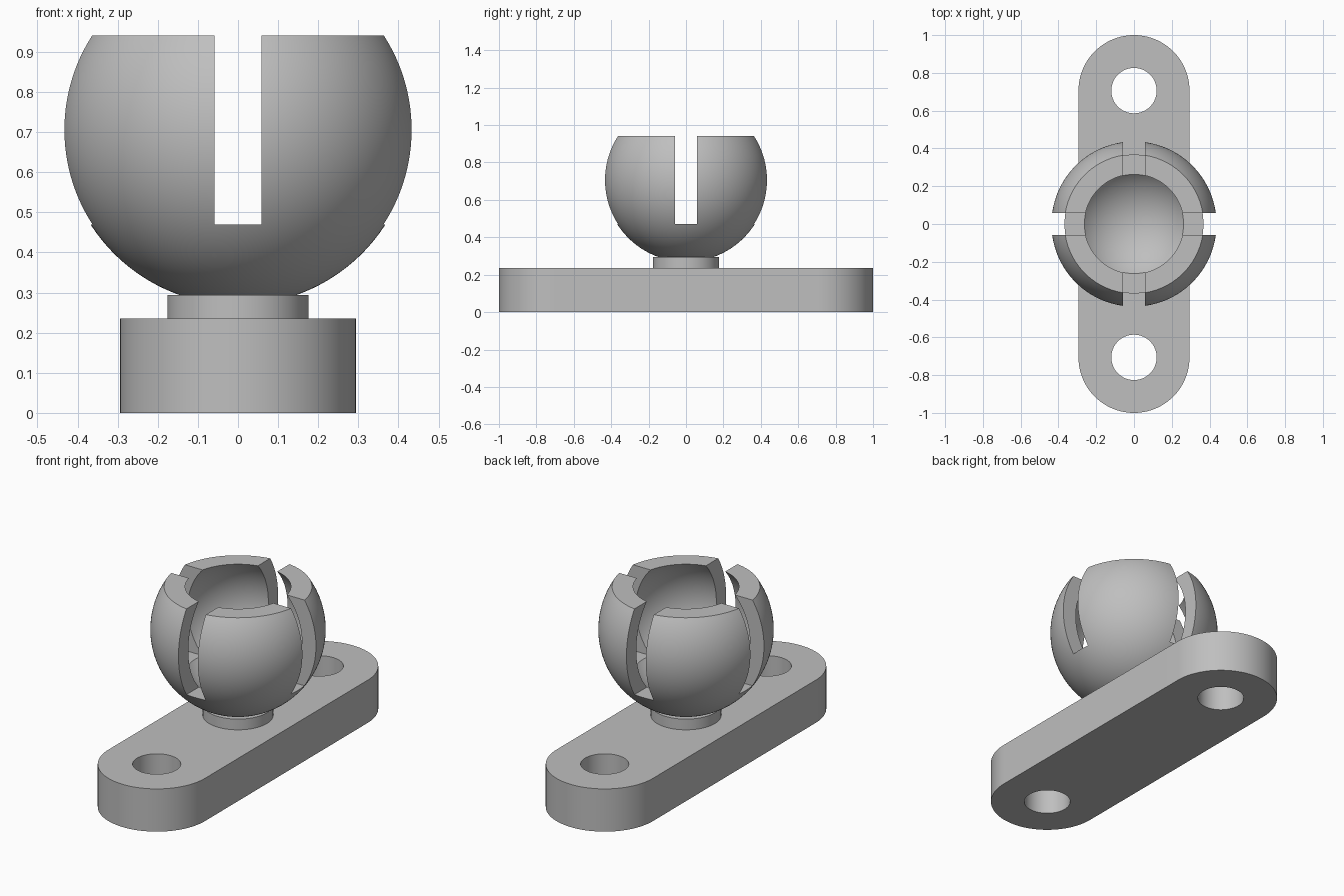
import bpy, bmesh
from math import sin, cos, asin, pi
from mathutils import Matrix

cube = bpy.data.objects.get("Cube")
if cube:
    bpy.data.objects.remove(cube, do_unlink=True)

grey = bpy.data.materials.new("light grey")
grey.use_nodes = True
GREY = (0.52, 0.52, 0.52, 1)
grey.diffuse_color = GREY
grey.node_tree.nodes["Principled BSDF"].inputs["Base Color"].default_value = GREY

CENTRE, OUTER, INNER = 0.706, 0.437, 0.353   # ball height and radii
RIM = 0.941                                  # flat top of the socket
SLOT, SLOT_FLOOR = 0.118, 0.47
BASE_TOP, BASE_R, HOLE_R, HOLE_Y = 0.235, 0.294, 0.12, 0.706


def make(name, bm):
    bmesh.ops.recalc_face_normals(bm, faces=bm.faces)
    mesh = bpy.data.meshes.new(name)
    bm.to_mesh(mesh)
    bm.free()
    mesh.materials.append(grey)
    obj = bpy.data.objects.new(name, mesh)
    bpy.context.collection.objects.link(obj)
    return obj


def activate(obj):
    bpy.ops.object.select_all(action='DESELECT')
    obj.select_set(True)
    bpy.context.view_layer.objects.active = obj


def cylinder(name, radius, z0, z1, y=0):
    bm = bmesh.new()
    bmesh.ops.create_cone(bm, cap_ends=True, segments=96, radius1=radius, radius2=radius,
                          depth=z1 - z0, matrix=Matrix.Translation((0, y, (z0 + z1) / 2)))
    return make(name, bm)


def box(name, sx, sy, z0, z1):
    bm = bmesh.new()
    bmesh.ops.create_cube(bm, size=1, matrix=Matrix.Translation((0, 0, (z0 + z1) / 2))
                          @ Matrix.Diagonal((sx, sy, z1 - z0, 1)))
    return make(name, bm)


def cut(obj, cutter):
    activate(obj)
    mod = obj.modifiers.new("cut", 'BOOLEAN')
    mod.operation, mod.solver, mod.object = 'DIFFERENCE', 'EXACT', cutter
    bpy.ops.object.modifier_apply(modifier=mod.name)
    bpy.data.objects.remove(cutter, do_unlink=True)


def smooth(obj):
    activate(obj)
    bpy.ops.object.shade_smooth_by_angle(angle=pi / 6)


# Base plate: rounded slab with a bolt hole at each end
bm = bmesh.new()
N = 48
outline = []
for side in (0, 1):
    for i in range(N + 1):
        a = pi * (side + i / N)
        y = HOLE_Y if side == 0 else -HOLE_Y
        outline.append(bm.verts.new((BASE_R * cos(a), y + BASE_R * sin(a), 0)))
face = bm.faces.new(outline)
slab = bmesh.ops.extrude_face_region(bm, geom=[face])["geom"]
bmesh.ops.translate(bm, vec=(0, 0, BASE_TOP),
                    verts=[v for v in slab if isinstance(v, bmesh.types.BMVert)])
base = make("base_plate", bm)
for y in (-HOLE_Y, HOLE_Y):
    cut(base, cylinder("hole_cutter", HOLE_R, -0.1, BASE_TOP + 0.1, y))
smooth(base)

# Short neck between plate and socket
smooth(cylinder("neck", 0.176, BASE_TOP, 0.294))

# Socket: hollow ball with a flat open top, turned from a profile
def arc(radius, steps=48):
    end = asin((RIM - CENTRE) / radius)
    angles = [-pi / 2 + (end + pi / 2) * i / steps for i in range(steps + 1)]
    return [(radius * cos(a), 0, CENTRE + radius * sin(a)) for a in angles]

bm = bmesh.new()
profile = [bm.verts.new(p) for p in arc(OUTER) + arc(INNER)[::-1]]
edges = [bm.edges.new(pair) for pair in zip(profile, profile[1:])]
bmesh.ops.spin(bm, geom=profile + edges, cent=(0, 0, 0), axis=(0, 0, 1),
               angle=2 * pi, steps=128, use_duplicate=False)
bmesh.ops.remove_doubles(bm, verts=bm.verts, dist=0.0001)
socket = make("ball_socket", bm)

# Crossed slots split the socket wall into four fingers
for sx, sy in ((SLOT, 2), (2, SLOT)):
    cut(socket, box("slot_cutter", sx, sy, SLOT_FLOOR, RIM + 0.2))
smooth(socket)
